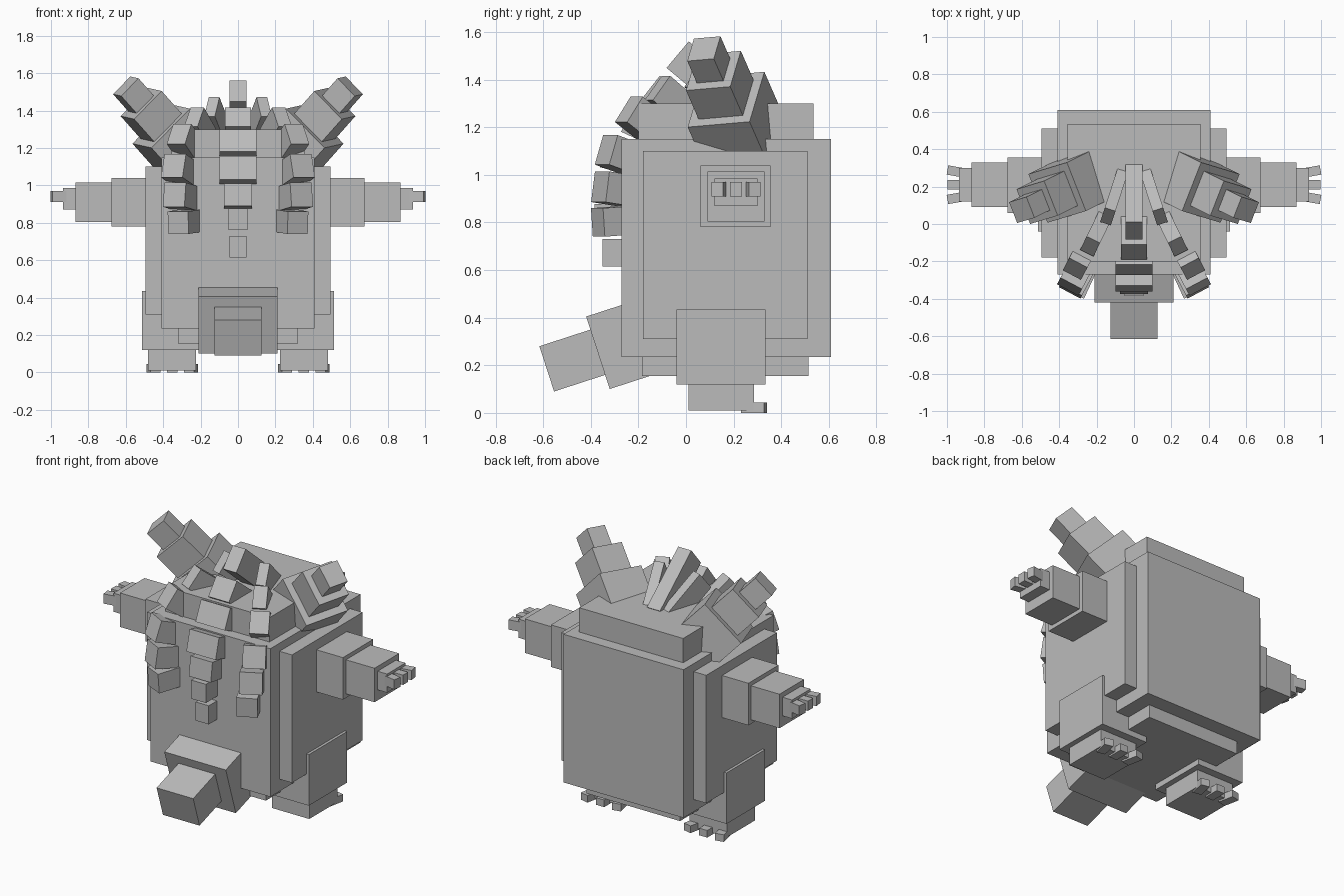
import bpy
from math import radians
from mathutils import Matrix, Vector, Euler

cube = bpy.data.objects.get("Cube")
if cube:
    bpy.data.objects.remove(cube, do_unlink=True)

grey = bpy.data.materials.new("plain_grey")
grey.use_nodes = True
colour = (0.5, 0.5, 0.5, 1)
grey.diffuse_color = colour
grey.node_tree.nodes["Principled BSDF"].inputs["Base Color"].default_value = colour


def box(name, centre, size, rot=None):
    """Box with full size, turned by a rotation matrix about its centre."""
    bpy.ops.mesh.primitive_cube_add(size=1)
    ob = bpy.context.object
    ob.name = name
    turn = rot.to_4x4() if rot else Matrix.Identity(4)
    ob.data.transform(Matrix.Translation(centre) @ turn @ Matrix.Diagonal((*size, 1)))
    ob.data.materials.append(grey)
    return ob


def span(name, x, y, z):
    """Upright box between limits on each axis."""
    lims = (x, y, z)
    return box(name, Vector([(a + b) / 2 for a, b in lims]), [abs(b - a) for a, b in lims])


def spine(name, end, elev, yaw, width, thick, length):
    """Box reaching back into the body from the centre of its outer end."""
    rot = Euler((-radians(elev), 0, radians(yaw))).to_matrix()
    centre = Vector(end) + rot @ Vector((0, length / 2, 0))
    box(name, centre, (width, length, thick), rot)


# Trunk
span("trunk", (-.41, .41), (-.27, .61), (.235, 1.15))
span("side_slab", (-.495, .495), (-.18, .51), (.31, 1.10))
span("top_block", (-.355, .355), (-.20, .535), (1.1, 1.30))
span("bottom_block", (-.32, .32), (-.185, .515), (.155, .3))

# Tail
tilt = Euler((radians(18), 0, 0)).to_matrix()
for name, mid, width, height, length in (
        ("tail_base", (-.37, .2525), .42, .32, .30),
        ("tail_tip", (-.585, .185), .25, .20, .30)):
    centre = Vector((0, *mid)) + tilt @ Vector((0, length / 2, 0))
    box(name, centre, (width, length, height), tilt)

# Middle row of spines, top to bottom: end y, end z, elevation, width, thickness, length
middle = ((-.035, 1.505, 40, .09, .145, .40), (-.15, 1.365, 38, .14, .13, .30),
          (-.245, 1.24, 25, .20, .13, .25), (-.345, 1.095, 15, .20, .13, .25),
          (-.365, .95, 8, .15, .12, .2), (-.385, .82, 0, .10, .115, .2),
          (-.35, .673, 0, .09, .115, .2))
for i, (y, z, elev, w, t, length) in enumerate(middle):
    spine(f"middle_spine_{i + 1}", (0, y, z), elev, 0, w, t, length)

# Side rows of spines: end position, elevation, yaw, width, thickness, length
outer = (((.14, .04, 1.42), 38, 18, .06, .13, .35), ((.235, -.12, 1.365), 38, 26, .08, .13, .35),
         ((.315, -.24, 1.275), 35, 28, .11, .13, .28), ((.345, -.335, 1.105), 18, 28, .13, .13, .25),
         ((.34, -.36, .95), 8, 28, .13, .13, .2), ((.32, -.37, .80), -4, 25, .12, .12, .2))

# Ear axes: along the ear, across it, and down its outer side
along = Vector((.63, -.31, .71)).normalized()
across = Vector((.36, .92, .08)).normalized()
down = across.cross(along).normalized()

for side, s in (("left", 1), ("right", -1)):
    for i, (end, elev, yaw, w, t, length) in enumerate(outer):
        spine(f"{side}_spine_{i + 1}", (s * end[0], end[1], end[2]), elev, s * yaw, w, t, length)

    # Arm, three steps and three fingers
    span(f"{side}_upper_arm", (s * .45, s * .675), (.06, .355), (.78, 1.04))
    span(f"{side}_forearm", (s * .65, s * .87), (.09, .33), (.805, 1.015))
    span(f"{side}_hand", (s * .85, s * .935), (.12, .30), (.87, .985))
    for k in (-1, 0, 1):
        box(f"{side}_finger", (s * .958, .21 + k * .072, .94), (.08, .05, .06),
            Matrix.Rotation(radians(10 * k * s), 3, 'Z'))

    # Leg, foot and claws
    span(f"{side}_leg", (s * .19, s * .512), (-.04, .335), (.12, .435))
    span(f"{side}_foot", (s * .225, s * .48), (.01, .285), (.01, .15))
    for k in (-1, 0, 1):
        box(f"{side}_claw", (s * .352 + k * .1, .285, .022), (.055, .1, .044),
            Matrix.Rotation(radians(-12 * k), 3, 'Z'))

    # Ear, three stacked boxes running down from the tip
    end = Vector((.60, .075, 1.53))
    for name, w, t, step, length in (("tip", .12, .135, .13, .16), ("middle", .20, .215, .17, .20),
                                     ("base", .28, .30, 0, .24)):
        centre = end - along * length / 2
        rot = Matrix((down, across, along)).transposed()
        ear = box(f"{side}_ear_{name}", centre, (t, w, length), rot)
        if s < 0:
            ear.data.transform(Matrix.Scale(-1, 4, (1, 0, 0)))
            ear.data.flip_normals()
        end = end - along * step
